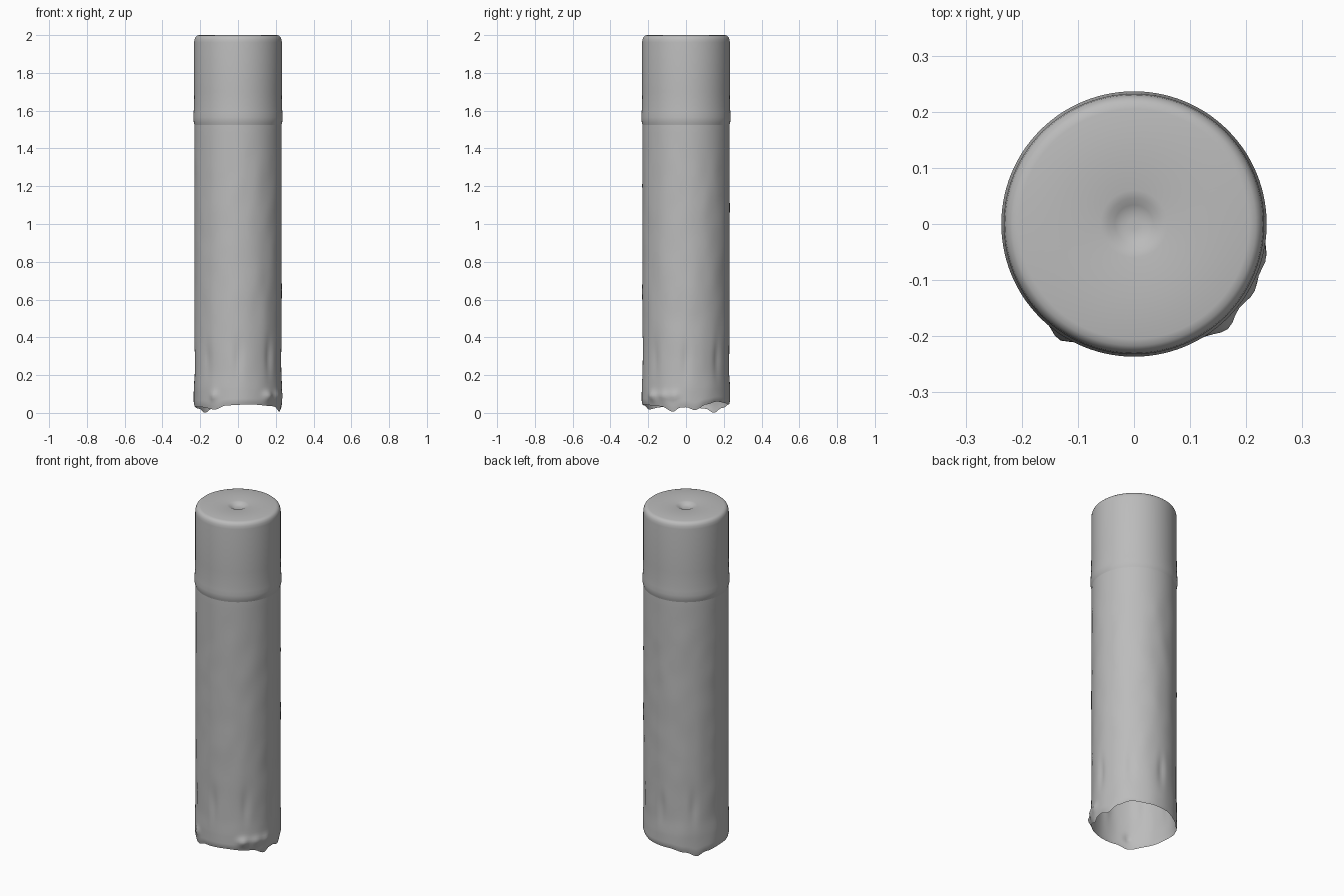
import bpy, bmesh, math
from mathutils import noise, Vector

old = bpy.data.objects.get("Cube")
if old:
    bpy.data.objects.remove(old, do_unlink=True)

SIDES = 112

grey = bpy.data.materials.new("plain_grey")
grey.use_nodes = True
grey.diffuse_color = (0.5, 0.5, 0.5, 1)
grey.node_tree.nodes["Principled BSDF"].inputs["Base Color"].default_value = (0.5, 0.5, 0.5, 1)


def interp(points, x):
    """Smooth interpolation through sorted (x, value) pairs."""
    for (x0, v0), (x1, v1) in zip(points, points[1:]):
        if x <= x1:
            t = max(0, (x - x0) / (x1 - x0))
            return v0 + (v1 - v0) * t * t * (3 - 2 * t)
    return points[-1][1]


def bump(x, centre, width):
    return math.exp(-((x - centre) / width) ** 2)


def lathe(name, profile, shape=None, closed_top=False):
    """Spin (radius, z) rings round z; shape(angle, r, z) may alter each point."""
    bm = bmesh.new()
    rings = []
    for r, z in profile:
        ring = []
        for i in range(SIDES):
            a = math.tau * i / SIDES
            rr, zz = shape(a, r, z) if shape else (r, z)
            ring.append(bm.verts.new((rr * math.cos(a), rr * math.sin(a), zz)))
        rings.append(ring)
    for low, high in zip(rings, rings[1:]):
        for i in range(SIDES):
            j = (i + 1) % SIDES
            bm.faces.new((low[i], low[j], high[j], high[i]))
    if closed_top:
        tip = bm.verts.new((0, 0, profile[-1][1]))
        for i in range(SIDES):
            bm.faces.new((rings[-1][i], rings[-1][(i + 1) % SIDES], tip))
    mesh = bpy.data.meshes.new(name)
    bm.to_mesh(mesh)
    bm.free()
    mesh.materials.append(grey)
    obj = bpy.data.objects.new(name, mesh)
    bpy.context.collection.objects.link(obj)
    for p in mesh.polygons:
        p.use_smooth = True
    return obj


# Ragged lower rim height, by angle in degrees
RIM = [(0, .03), (12, .015), (28, .045), (45, .06), (70, .05), (100, .045), (125, .025),
       (140, 0), (153, .022), (180, .035), (215, .03), (238, .018), (255, .04),
       (285, .045), (325, .035), (343, .006), (352, .028), (360, .03)]
# Torn lips standing out near the foot: (degrees, width, amount)
LIPS = [(312, 7, .018), (330, 8, .012), (345, 6, .010), (237, 5, .012)]
FOOT = .14


def worn(a, r, z):
    deg = math.degrees(a)
    # Lower rings follow the rim
    if z < FOOT:
        rim = interp(RIM, deg)
        z = rim + (FOOT - rim) * z / FOOT
    # Pressed vertical grooves
    off = (deg + 22.5) % 45 - 22.5
    r -= .007 * bump(off, 0, 5) * bump(z, .29, .09)
    # Lips
    for d, w, amount in LIPS:
        r += amount * bump(deg, d, w) * bump(z, .09, .025)
    # Gentle lumps, fading upward
    p = Vector((math.cos(a) * 3, math.sin(a) * 3, z * 7))
    fade = min(1, max(0, (1.5 - z) * 4))
    r += .0022 * fade * noise.noise(p)
    return r, z


# Hollow sleeve, open at the foot
SLEEVE = [(0, .229), (.03, .234), (.12, .234), (.22, .231), (1.5, .231), (1.525, .2305)]
heights = [FOOT * i / 9 for i in range(10)] + [FOOT + (1.525 - FOOT) * i / 70 for i in range(1, 71)]
lathe("sleeve", [(interp(SLEEVE, z), z) for z in heights], worn)

# Cap with a collar, rounded shoulder and central dimple
lathe("cap", [(.2305, 1.525), (.233, 1.535), (.236, 1.548), (.2365, 1.565), (.235, 1.59),
              (.233, 1.62), (.232, 1.7), (.232, 1.962), (.230, 1.978), (.225, 1.99),
              (.217, 1.997), (.205, 2.0), (.13, 2.0), (.06, 1.999), (.046, 1.996),
              (.034, 1.989), (.022, 1.984), (.01, 1.983)], closed_top=True)
